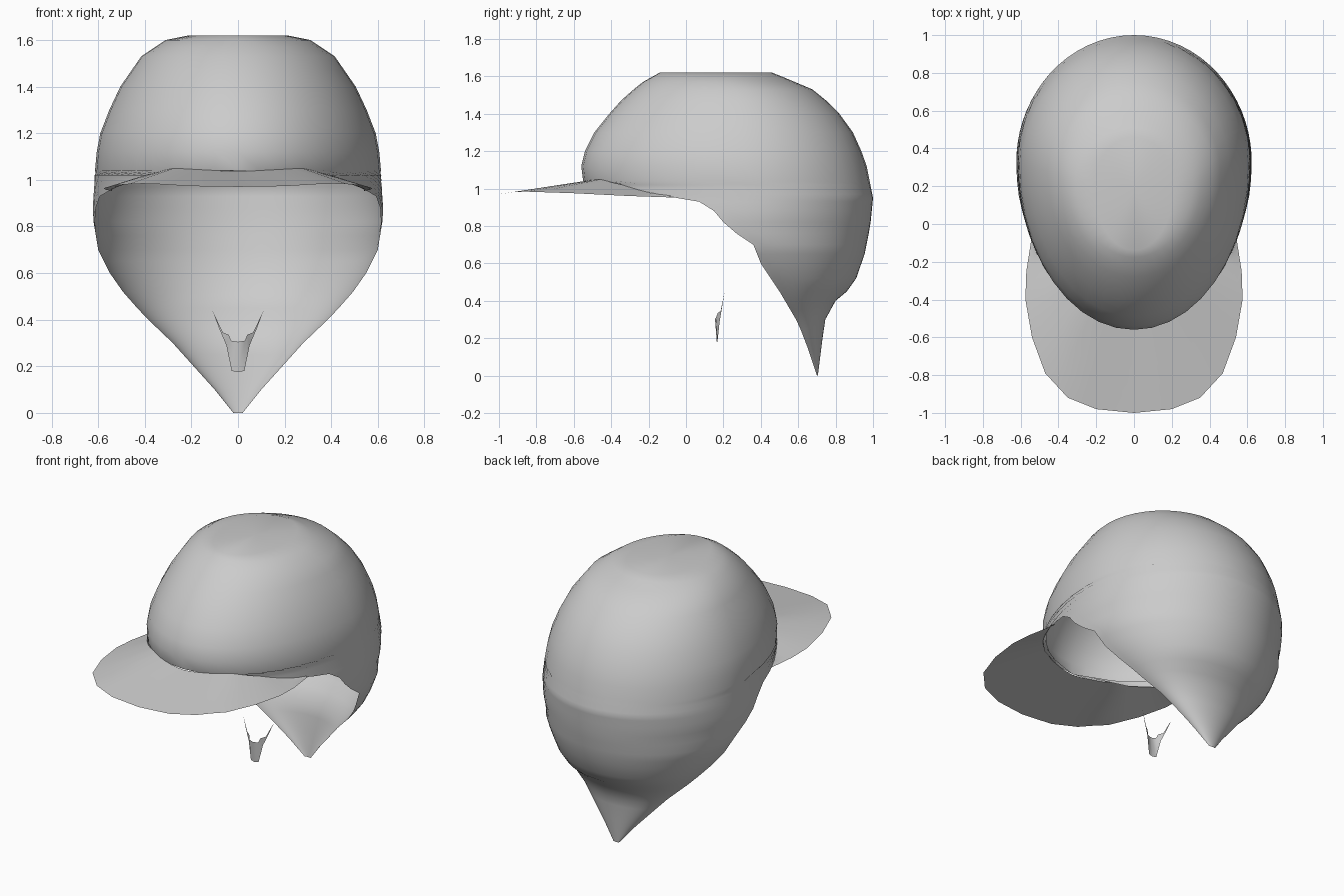
import bpy, bmesh, math

cube = bpy.data.objects.get("Cube")
if cube:
    bpy.data.objects.remove(cube, do_unlink=True)

grey = bpy.data.materials.new("plain grey")
grey.use_nodes = True
colour = (0.6, 0.6, 0.6, 1)
grey.diffuse_color = colour
grey.node_tree.nodes["Principled BSDF"].inputs["Base Color"].default_value = colour


def sample(points, value):
    """Linear lookup in a list of (key, result) pairs with rising keys."""
    if value <= points[0][0]:
        return points[0][1]
    for (k0, r0), (k1, r1) in zip(points, points[1:]):
        if value <= k1:
            return r0 + (r1 - r0) * (value - k0) / (k1 - k0)
    return points[-1][1]


def make_sheet(name, rows, cap=None, flip=False):
    """Skin a list of equally long point rows, optionally closing the last row."""
    bm = bmesh.new()
    grid = [[bm.verts.new(point) for point in row] for row in rows]
    for low, high in zip(grid, grid[1:]):
        for i in range(len(low) - 1):
            bm.faces.new((low[i], low[i + 1], high[i + 1], high[i]))
    if cap:
        centre = bm.verts.new(cap)
        for a, b in zip(grid[-1], grid[-1][1:]):
            bm.faces.new((a, b, centre))
    bmesh.ops.remove_doubles(bm, verts=bm.verts, dist=0.0005)
    bmesh.ops.dissolve_degenerate(bm, edges=bm.edges, dist=0.0005)
    if flip:
        bmesh.ops.reverse_faces(bm, faces=bm.faces)
    mesh = bpy.data.meshes.new(name)
    bm.to_mesh(mesh)
    bm.free()
    mesh.materials.append(grey)
    obj = bpy.data.objects.new(name, mesh)
    bpy.context.collection.objects.link(obj)
    bpy.ops.object.select_all(action="DESELECT")
    obj.select_set(True)
    bpy.context.view_layer.objects.active = obj
    bpy.ops.object.shade_smooth_by_angle(angle=math.radians(60))
    return obj


# Shell outlines by height: half width, back, front and open rim
half_width = [(0, .02), (.1, .1), (.2, .19), (.3, .28), (.4, .385), (.5, .48),
              (.6, .55), (.7, .6), (.85, .625), (1.1, .61), (1.23, .585),
              (1.4, .505), (1.53, .415), (1.6, .31), (1.62, .21)]
back_edge = [(0, .705), (.2, .73), (.3, .745), (.4, .8), (.45, .86), (.52, .91),
             (.65, .955), (.8, .985), (.95, 1), (1.15, .96), (1.35, .87),
             (1.52, .7), (1.6, .51), (1.62, .46)]
front_edge = [(1.04, -.55), (1.12, -.56), (1.2, -.54), (1.32, -.48),
              (1.4, -.41), (1.49, -.33), (1.57, -.23), (1.62, -.14)]
rim_edge = [(0, .7), (.15, .65), (.28, .6), (.45, .5), (.6, .4), (.7, .36),
            (.76, .27), (.82, .2), (.88, .15), (.93, .07), (.95, -.05),
            (1, -.3), (1.04, -.55)]
COLUMNS = 20


def shell_row(z):
    """Arc of the shell at one height, from the right rim round the back."""
    w, back = sample(half_width, z), sample(back_edge, z)
    front, rim = sample(front_edge, z), sample(rim_edge, z)
    middle = max(rim, front + .57 * (back - front))
    start = -math.pi / 2
    if z < 1.04:
        start = math.asin(max(-1, (rim - middle) / (middle - front)))
    row = []
    for i in range(-COLUMNS, COLUMNS + 1):
        angle = math.pi / 2 + (start - math.pi / 2) * abs(i) / COLUMNS
        reach = back - middle if angle > 0 else middle - front
        side = 1 if i > 0 else -1
        row.append((side * w * math.cos(angle), middle + reach * math.sin(angle), z))
    return row


# Head shell with the pointed nape
heights = [0, .05, .1, .15, .2, .25, .3, .35, .4, .45, .52, .6, .65, .7, .76, .82,
           .88, .93, .95, .97, 1, 1.02, 1.04, 1.12, 1.2, 1.3, 1.4, 1.47, 1.53,
           1.57, 1.6, 1.62]
make_sheet("head_shell", [shell_row(z) for z in heights], cap=(0, .18, 1.615), flip=True)


# Visor: blends from the brow line to a flared outer edge
outer_edge = [(0, -1), (.2, -.98), (.35, -.92), (.47, -.79), (.54, -.6),
              (.575, -.4), (.57, -.25), (.54, -.06)]
brow_height = [(0, 1.035), (.28, 1.05), (.4, 1.02), (.5, .975), (.6, .945)]
edge_height = [(-1, .97), (-.9, .985), (-.6, .975), (-.3, .96), (0, .95)]


def visor_row(blend):
    half = []
    last = len(outer_edge) - 1
    for i in range(2 * last + 1):
        # Midpoints between the outline points smooth the curve
        a, b = outer_edge[i // 2], outer_edge[(i + 1) // 2]
        ox, oy = (a[0] + b[0]) / 2, (a[1] + b[1]) / 2
        angle = math.radians(-90 + 62 * i / (2 * last))
        ix, iy = .615 * math.cos(angle), .33 + .88 * math.sin(angle)
        iz, oz = sample(brow_height, ix), sample(edge_height, oy)
        half.append((ix + (ox - ix) * blend, iy + (oy - iy) * blend,
                     iz + (oz - iz) * blend))
    return [(-x, y, z) for x, y, z in half[:0:-1]] + half


make_sheet("visor", [visor_row(k / 4) for k in range(5)], flip=True)


# Small forked chin tuft: lower and upper outlines of one half, mirrored
lower = [(0, .165, .175), (.027, .168, .18), (.05, .18, .29), (.08, .192, .36), (.11, .205, .44)]
upper = [(0, .155, .305), (.03, .16, .31), (.04, .17, .335), (.065, .185, .345), (.11, .205, .44)]


def mirrored(half):
    return [(-x, y, z) for x, y, z in half[:0:-1]] + half


make_sheet("chin_tuft", [mirrored(lower), mirrored(upper)])
